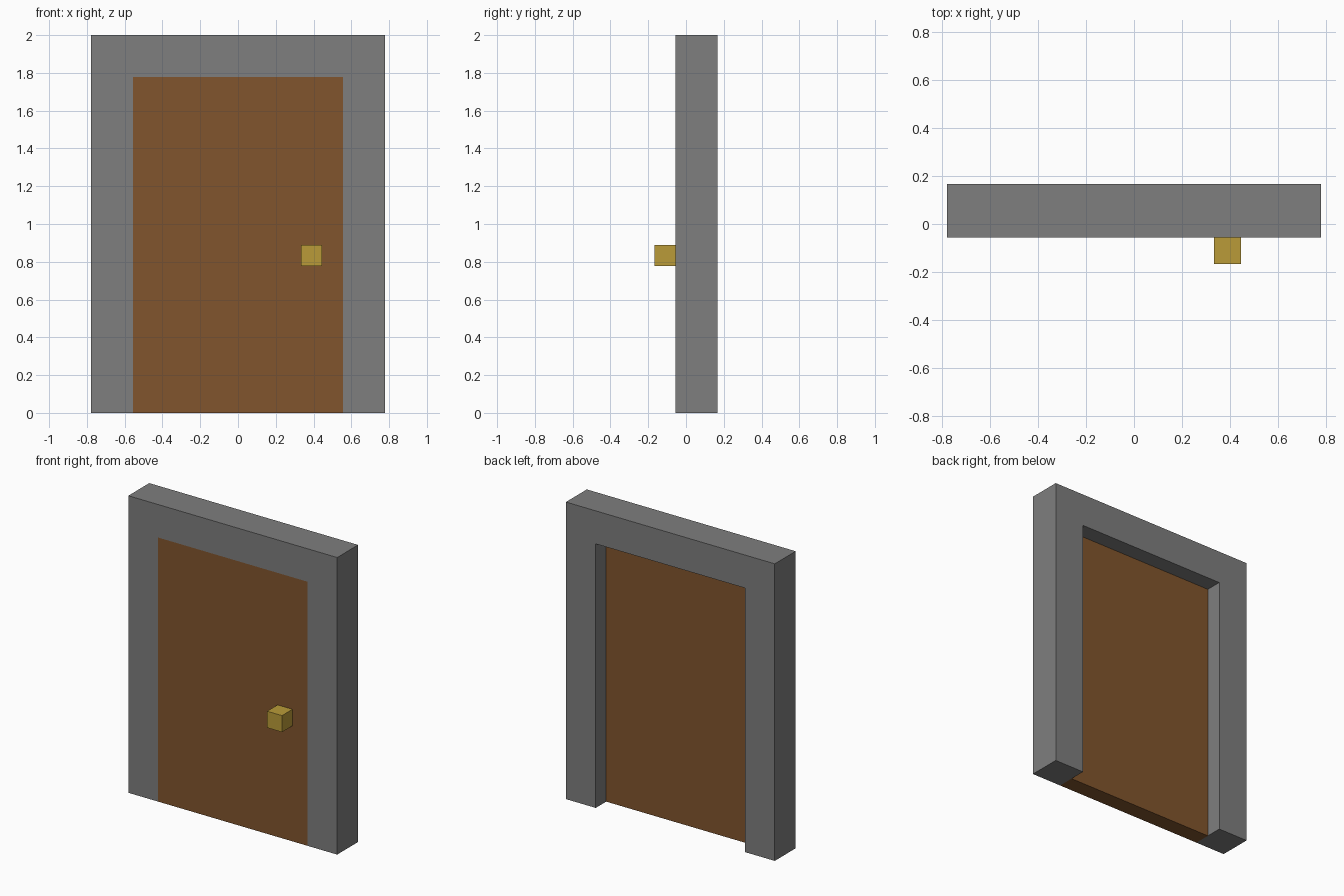
import bpy
import bmesh

cube = bpy.data.objects.get("Cube")
if cube:
    bpy.data.objects.remove(cube, do_unlink=True)

U = 1 / 9  # grid module shared by all parts


def material(name, rgb):
    mat = bpy.data.materials.new(name)
    mat.use_nodes = True
    mat.diffuse_color = (*rgb, 1)
    mat.node_tree.nodes["Principled BSDF"].inputs["Base Color"].default_value = (*rgb, 1)
    return mat


def extruded(name, outline, front, back, mat):
    """Extrude an (x, z) outline from front to back along y, in modules."""
    bm = bmesh.new()
    face = bm.faces.new([bm.verts.new((x * U, front * U, z * U)) for x, z in outline])
    result = bmesh.ops.extrude_face_region(bm, geom=[face])
    moved = [v for v in result["geom"] if isinstance(v, bmesh.types.BMVert)]
    bmesh.ops.translate(bm, verts=moved, vec=(0, (back - front) * U, 0))
    bmesh.ops.recalc_face_normals(bm, faces=bm.faces)
    mesh = bpy.data.meshes.new(name)
    bm.to_mesh(mesh)
    bm.free()
    mesh.materials.append(mat)
    obj = bpy.data.objects.new(name, mesh)
    bpy.context.collection.objects.link(obj)
    return obj


def rectangle(x0, x1, z0, z1):
    return [(x0, z0), (x1, z0), (x1, z1), (x0, z1)]


stone = material("stone grey", (0.21, 0.21, 0.21))
wood = material("wood brown", (0.22, 0.09, 0.026))
brass = material("brass yellow", (0.49, 0.33, 0.04))

# Frame: two posts and a lintel in one piece, open at the bottom
half = [(7, 18), (7, 0), (5, 0), (5, 16)]
arch = half + [(-x, z) for x, z in reversed(half)]
extruded("door_frame", arch, -0.5, 1.5, stone)

# Door panel: flush with the front, recessed at the back
extruded("door_panel", rectangle(-5, 5, 0, 16), -0.5, 0.5, wood)

# Cube knob on the front only
extruded("door_knob", rectangle(3, 4, 7, 8), -1.5, -0.5, brass)
